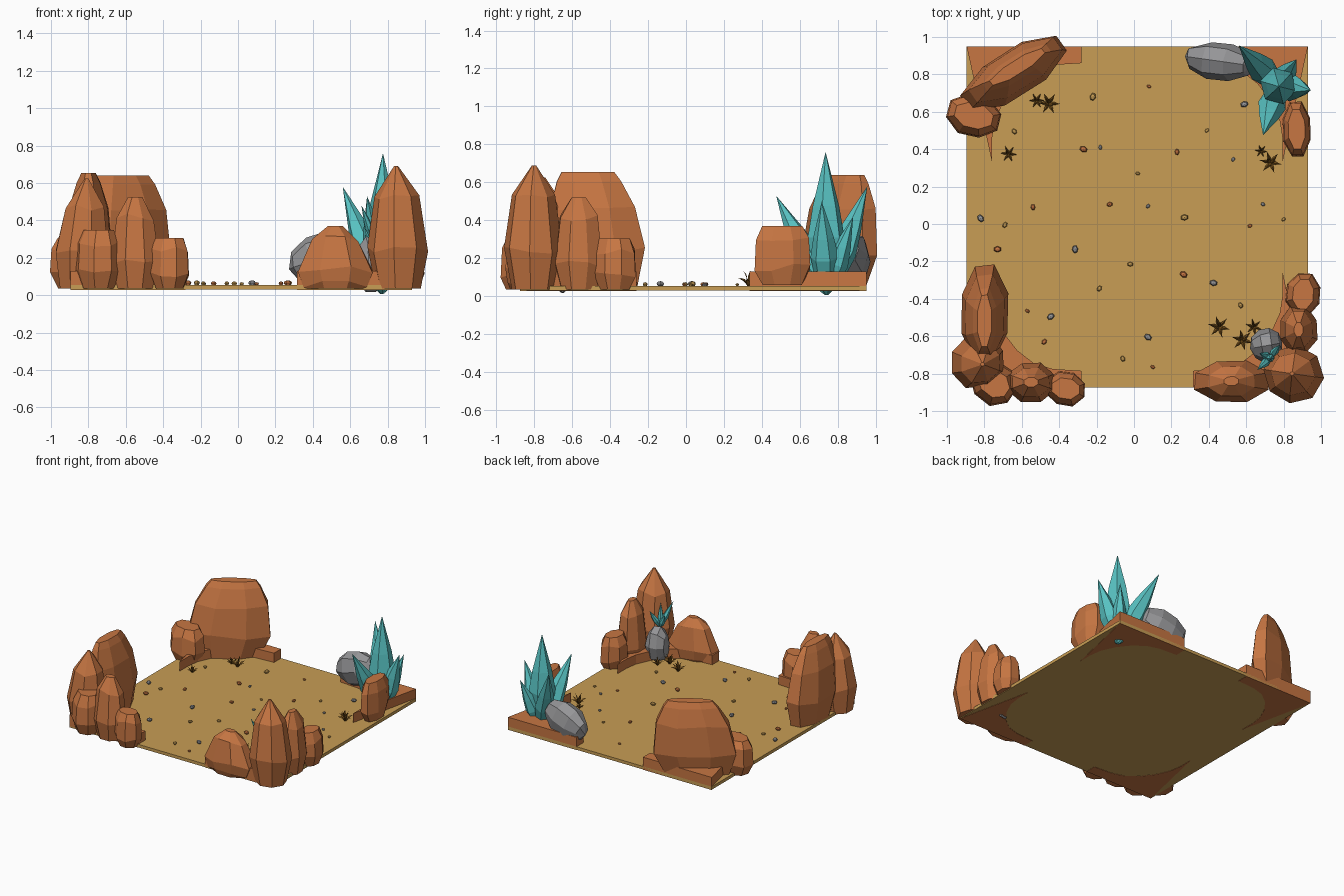
import bpy, bmesh, random
from math import sin, cos, pi, radians
from mathutils import Vector, Matrix, Euler

if "Cube" in bpy.data.objects:
    bpy.data.objects.remove(bpy.data.objects["Cube"])

random.seed(4)


def material(name, rgb):
    m = bpy.data.materials.new(name)
    m.diffuse_color = (*rgb, 1)
    m.use_nodes = True
    m.node_tree.nodes["Principled BSDF"].inputs["Base Color"].default_value = m.diffuse_color
    return m


ORANGE = material("sandstone", (0.57, 0.18, 0.055))
SAND = material("sand", (0.58, 0.34, 0.09))
TEAL = material("crystal", (0.10, 0.55, 0.55))
GREY = material("grey_stone", (0.30, 0.30, 0.31))
DRY = material("dry_plant", (0.20, 0.09, 0.012))


def finish(name, bm, mat):
    bmesh.ops.remove_doubles(bm, verts=bm.verts, dist=0.0004)
    bmesh.ops.recalc_face_normals(bm, faces=bm.faces)
    me = bpy.data.meshes.new(name)
    bm.to_mesh(me)
    bm.free()
    me.materials.append(mat)
    ob = bpy.data.objects.new(name, me)
    bpy.context.collection.objects.link(ob)
    return ob


def loft(bm, rings):
    """Skin a stack of equal-sized point rings and cap both ends."""
    vs = [[bm.verts.new(p) for p in r] for r in rings]
    n = len(vs[0])
    for a, b in zip(vs, vs[1:]):
        for i in range(n):
            j = (i + 1) % n
            bm.faces.new((a[i], a[j], b[j], b[i]))
    bm.faces.new(vs[0][::-1])
    bm.faces.new(vs[-1])


# rock silhouettes: height fraction, length scale, width scale
PEAK = [(0, .74, .74), (.32, 1, 1), (.74, .74, .74), (1, .07, .07)]
STUB = [(0, .72, .72), (.28, 1, 1), (.78, .78, .74), (1, .30, .24)]
BLOCK = [(0, .70, .70), (.3, 1, 1), (.75, .95, .92), (1, .72, .6)]
SLAB = [(0, .76, .76), (.33, 1, 1), (.68, .88, .84), (.92, .66, .5), (1, .54, .3)]
DOME = [(0, .72, .76), (.08, .85, .9), (.3, 1, 1), (.8, .62, .72), (1, .2, .22)]


def rock(name, x, y, length, width, top, angle=0, prof=PEAK, z0=.035, shift=(0, 0)):
    """Eight-sided faceted boulder; shift moves the summit sideways."""
    k = 1 / cos(pi / 8)
    jit = [random.uniform(.95, 1.03) for _ in range(8)]
    rot = Matrix.Rotation(radians(angle), 3, 'Z')
    rings = []
    for h, sl, sw in prof:
        ring = []
        for i in range(8):
            t = (i + .5) * pi / 4
            p = rot @ Vector((cos(t) * k * length / 2 * sl, sin(t) * k * width / 2 * sw, 0)) * jit[i]
            lift = random.uniform(-.02, .02) if 0 < h < .9 else 0
            ring.append((x + p.x + shift[0] * h, y + p.y + shift[1] * h,
                         z0 + (top - z0) * h + lift))
        rings.append(ring)
    bm = bmesh.new()
    loft(bm, rings)
    return finish(name, bm, ORANGE)


def crystal(name, base, tip, r):
    """Six-sided spike, widest at a third of its length."""
    b, t = Vector(base), Vector(tip)
    q = (t - b).to_track_quat('Z', 'Y')
    rings = [[b.lerp(t, f) + q @ Vector((cos(i * pi / 3) * r * s, sin(i * pi / 3) * r * s, 0))
              for i in range(6)] for f, s in [(0, .12), (.15, .72), (.4, 1), (.62, .72), (1, .001)]]
    bm = bmesh.new()
    loft(bm, rings)
    finish(name, bm, TEAL)


def grey_rock(name, centre, half, euler):
    bm = bmesh.new()
    bmesh.ops.create_uvsphere(bm, u_segments=8, v_segments=5, radius=1.03)
    bmesh.ops.rotate(bm, verts=bm.verts, matrix=Matrix.Rotation(pi / 2, 3, 'Y'))
    for v in bm.verts:
        v.co = Vector(a * b for a, b in zip(v.co * random.uniform(.95, 1.05), half))
        v.co = Euler([radians(e) for e in euler]).to_matrix() @ v.co + Vector(centre)
    finish(name, bm, GREY)


# sand floor
X0, X1, Y0, Y1 = -.895, .93, -.875, .95
bm = bmesh.new()
loft(bm, [[(X0, Y0, z), (X1, Y0, z), (X1, Y1, z), (X0, Y1, z)] for z in (.03, .055)])
finish("sand_floor", bm, SAND)

# L-shaped corner ledges with a hollow inner curve
PLAN = [(0, 0), (.615, 0), (.615, .09), (.46, .10), (.36, .13), (.27, .2),
        (.2, .29), (.15, .4), (.135, .5), (.135, .615)]
for name, cx, cy, sx, sy in [("front_left", X0, Y0, 1, 1), ("front_right", X1, Y0, -1, 1),
                             ("back_left", X0, Y1, 1, -1), ("back_right", X1, Y1, -1, -1)]:
    bm = bmesh.new()
    loft(bm, [[(cx + sx * a, cy + sy * b, z) for a, b in PLAN] for z in (.028, .13)])
    finish("ledge_" + name, bm, ORANGE)

# front left rocks
rock("front_left_slab", -.80, -.46, .52, .25, .655, 90, SLAB, shift=(0, -.06))
rock("front_left_pillar", -.85, -.73, .27, .29, .625, -45, PEAK, shift=(.04, -.02))
rock("front_left_block", -.75, -.85, .25, .22, .35, -35, BLOCK)
rock("front_left_peak", -.55, -.845, .25, .21, .525, 0, STUB)
rock("front_left_low_block", -.365, -.88, .21, .18, .305, -5, BLOCK)

# back left rocks
rock("back_left_slab", -.655, .79, .62, .24, .64, 32, SLAB, shift=(.03, .05))
rock("back_left_block", -.855, .58, .28, .22, .31, -15, BLOCK)

# front right rocks
rock("front_right_pillar", .855, -.80, .30, .29, .69, -30, PEAK, shift=(-.01, 0))
rock("front_right_dome", .52, -.84, .40, .22, .37, 0, DOME)
rock("front_right_peak", .88, -.565, .25, .20, .52, 90, STUB)
rock("front_right_low_block", .905, -.375, .22, .18, .305, 85, BLOCK)

# back right rock
rock("back_right_rock", .87, .505, .29, .15, .37, 92, BLOCK, z0=.06)

# grey boulders
grey_rock("back_grey_boulder", (.46, .87, .20), (.19, .10, .14), (0, -18, -8))
grey_rock("front_grey_boulder", (.71, -.65, .17), (.085, .09, .15), (0, 0, 10))

# crystal clusters
big = (.77, .74, .01)
for i, (tip, r) in enumerate([((.775, .735, .76), .10), ((.56, .955, .58), .075),
                              ((.69, .475, .53), .075), ((.945, .715, .50), .075),
                              ((.87, .88, .42), .06)]):
    crystal(f"large_crystal_{i}", big, tip, r)
for i, tip in enumerate([(.66, -.78, .48), (.78, -.645, .42), (.67, -.69, .40),
                         (.79, -.75, .40), (.73, -.72, .47)]):
    crystal(f"small_crystal_{i}", (.73, -.715, .28), tip, .022)

# dry tufts
for n, (x, y, r) in enumerate([(-.52, .66, .042), (-.455, .645, .06), (-.67, .375, .045),
                               (.68, .39, .035), (.73, .33, .06), (.455, -.55, .06),
                               (.58, -.62, .06), (.64, -.55, .045)]):
    bm = bmesh.new()
    for i in range(9):
        a = i * 2 * pi / 6 + n if i < 6 else i * 2 * pi / 3 + n + .5
        reach, rise = (r, r * .75) if i < 6 else (r * .45, r * 1.35)
        d, s = Vector((cos(a), sin(a), 0)), Vector((-sin(a), cos(a), 0))
        b = Vector((x, y, .052))
        m, t = b + d * reach * .45 + Vector((0, 0, rise * .65)), b + d * reach + Vector((0, 0, rise))
        w = r * .14
        loft(bm, [[p + s * w * k, p - s * w * k, p + Vector((0, 0, w * 1.2 * k))]
                  for p, k in ((b, .8), (m, 1), (t, .03))])
    finish(f"dry_tuft_{n}", bm, DRY)

# scattered pebbles
SPOTS = [(-.22, .68), (.08, .735), (.59, .64), (-.64, .495), (-.27, .4), (-.18, .41),
         (.39, .5), (.23, .385), (.53, .345), (.02, .27), (-.54, .09), (-.82, .03),
         (-.69, -.005), (-.13, .105), (.075, .095), (.27, .035), (.62, -.01), (.69, .105),
         (.8, .025), (-.73, -.135), (-.315, -.135), (-.02, -.215), (.265, -.27), (.425, -.315),
         (-.185, -.345), (-.57, -.465), (-.445, -.495), (.57, -.435), (-.48, -.63), (.075, -.605),
         (-.06, -.72), (.1, -.765)]
for i, (x, y) in enumerate(SPOTS):
    bm = bmesh.new()
    s = random.choice((.013, .017, .022))
    bmesh.ops.create_uvsphere(bm, u_segments=6, v_segments=4, radius=1)
    bmesh.ops.scale(bm, verts=bm.verts, vec=(s, s * .75, s * .65))
    bmesh.ops.rotate(bm, verts=bm.verts, matrix=Matrix.Rotation(random.uniform(0, pi), 3, 'Z'))
    bmesh.ops.translate(bm, verts=bm.verts, vec=(x, y, .055 + s * .5))
    finish(f"pebble_{i}", bm, (SAND, ORANGE, GREY)[i % 3])
